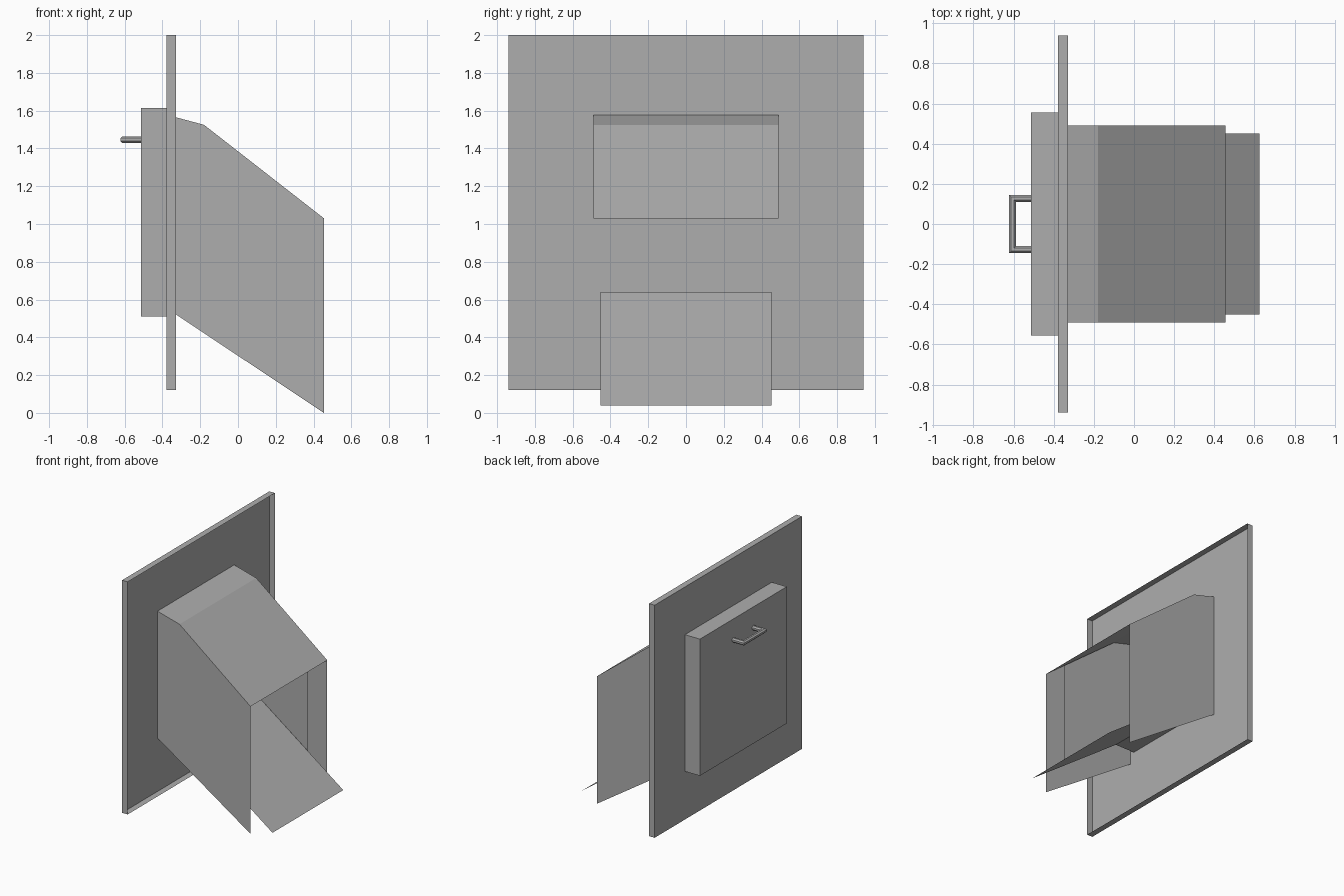
import bpy
import bmesh
from math import cos, sin, pi
from mathutils import Vector

cube = bpy.data.objects.get("Cube")
if cube:
    bpy.data.objects.remove(cube, do_unlink=True)

grey = bpy.data.materials.new("plain grey")
grey.use_nodes = True
tone = (0.42, 0.42, 0.42, 1)
grey.diffuse_color = tone
grey.node_tree.nodes["Principled BSDF"].inputs["Base Color"].default_value = tone


def finish(name, bm):
    mesh = bpy.data.meshes.new(name)
    bm.to_mesh(mesh)
    bm.free()
    mesh.materials.append(grey)
    obj = bpy.data.objects.new(name, mesh)
    bpy.context.collection.objects.link(obj)
    return obj


def open_tray(name, x0, x1, half, z0, z1):
    """Thin sheet box whose +x side is open."""
    bm = bmesh.new()
    bmesh.ops.create_cube(bm, size=1)
    size = Vector((x1 - x0, 2 * half, z1 - z0))
    middle = Vector(((x0 + x1) / 2, 0, (z0 + z1) / 2))
    for v in bm.verts:
        v.co = v.co * size + middle
    bm.normal_update()
    bmesh.ops.delete(bm, geom=[f for f in bm.faces if f.normal.x > 0.5],
                     context='FACES_ONLY')
    return finish(name, bm)


def folded_sheet(name, path, half):
    """Fold a sheet along an x-z path, spanning the width in y."""
    bm = bmesh.new()
    rows = [[bm.verts.new((x, y, z)) for y in (-half, half)] for x, z in path]
    for a, b in zip(rows, rows[1:]):
        bm.faces.new((a[0], b[0], b[1], a[1]))
    return finish(name, bm)


def side_sheet(name, outline, y):
    """Flat upright sheet, facing away from the centre."""
    bm = bmesh.new()
    face = bm.faces.new([bm.verts.new((x, y, z)) for x, z in outline])
    face.normal_update()
    if face.normal.y * y < 0:
        face.normal_flip()
    return finish(name, bm)


# Wall plate and door, both pressed sheet trays
open_tray("wall_plate", -0.378, -0.328, 0.94, 0.12, 2.0)
open_tray("door", -0.513, -0.379, 0.555, 0.51, 1.615)

# Hood: folded roof and two sides, open at the end and underneath
roof = [(-0.377, 1.578), (-0.18, 1.525), (0.455, 1.03)]
folded_sheet("hood_roof", roof, 0.49)
hood_side = roof + [(0.455, 0.0), (-0.377, 0.553)]

# Inner chute: flat shelf, sloping tongue and two side walls under the roof
shelf = [(-0.377, 0.64), (-0.2, 0.64)]
folded_sheet("chute_floor", shelf + [(0.625, 0.04)], 0.452)
chute_side = shelf + [(0.31, 0.27), (0.31, 1.14), (-0.18, 1.522), (-0.377, 1.575)]

for label, side in (("right", -1), ("left", 1)):
    side_sheet("hood_side_" + label, hood_side, side * 0.49)
    side_sheet("chute_side_" + label, chute_side, side * 0.452)

# Door handle: eight-sided bar swept along a square U with mitred corners
bm = bmesh.new()
radius, height = 0.019, 1.447
path = [(-0.512, -0.128, 0), (-0.605, -0.128, 1), (-0.605, 0.128, -1), (-0.512, 0.128, 0)]
rings = []
for i, (x, y, mitre) in enumerate(path):
    ring = []
    for k in range(8):
        angle = (k + 0.5) * pi / 4
        out, up = radius * cos(angle), radius * sin(angle)
        dy = -out if i < 2 else out
        dx = -out if mitre else 0
        ring.append(bm.verts.new((x + dx, y + dy, height + up)))
    rings.append(ring)
for a, b in zip(rings, rings[1:]):
    for k in range(8):
        n = (k + 1) % 8
        bm.faces.new((a[k], a[n], b[n], b[k]))
bm.faces.new(rings[0])
bm.faces.new(rings[-1])
bmesh.ops.recalc_face_normals(bm, faces=bm.faces)
finish("door_handle", bm)
